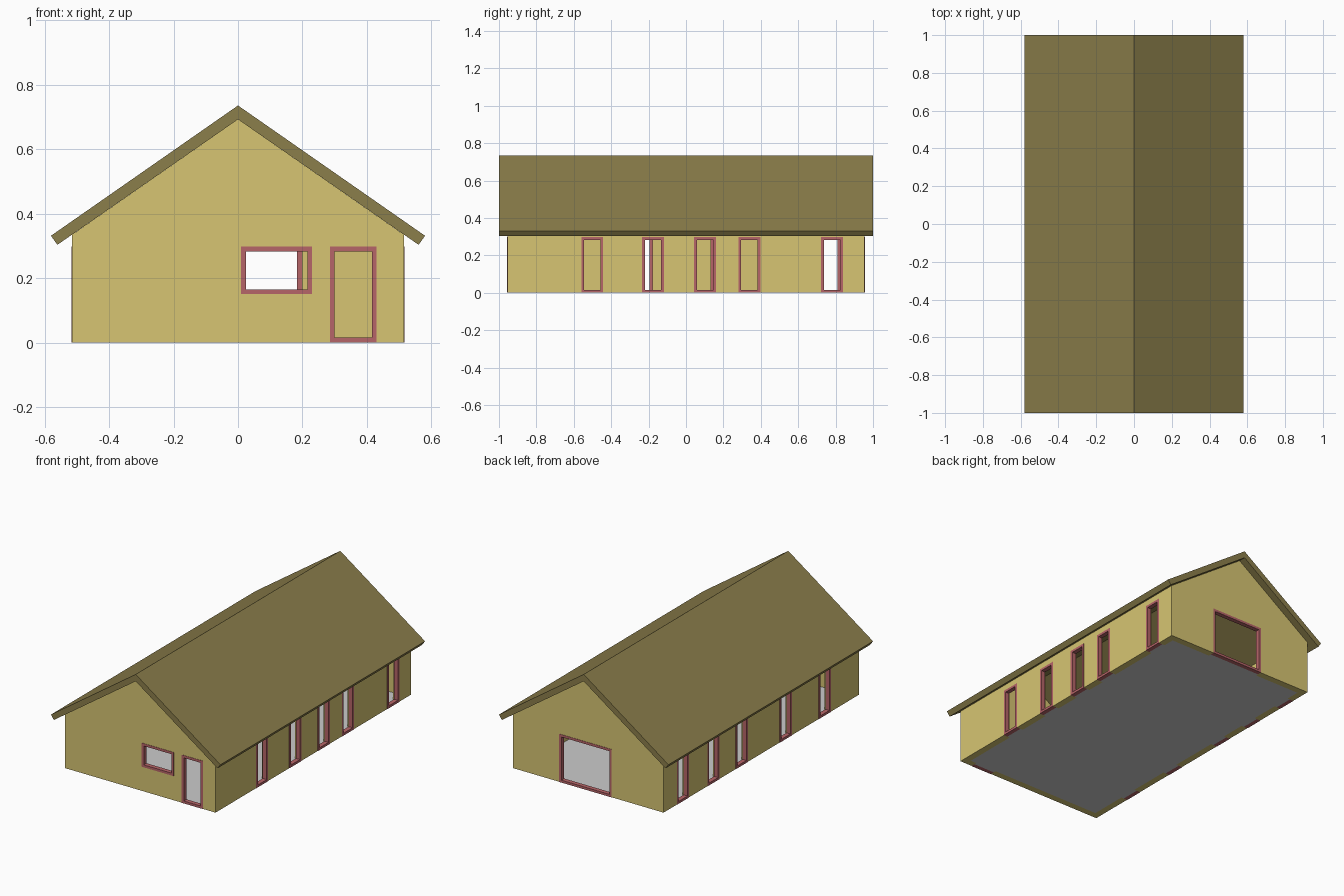
import bpy, bmesh

if "Cube" in bpy.data.objects:
    bpy.data.objects.remove(bpy.data.objects["Cube"])

HX, HY, T = 0.515, 0.955, 0.042      # wall half sizes and thickness
EAVE, APEX, HEAD = 0.334, 0.692, 0.297
FRAME_W, FRAME_IN, FRAME_OUT = 0.015, 0.025, 0.002


def material(name, rgb):
    m = bpy.data.materials.new(name)
    m.diffuse_color = (*rgb, 1)
    m.use_nodes = True
    m.node_tree.nodes["Principled BSDF"].inputs["Base Color"].default_value = m.diffuse_color
    return m


def make_object(name, bm, mat=None):
    bmesh.ops.recalc_face_normals(bm, faces=bm.faces)
    me = bpy.data.meshes.new(name)
    bm.to_mesh(me)
    bm.free()
    ob = bpy.data.objects.new(name, me)
    bpy.context.collection.objects.link(ob)
    if mat:
        me.materials.append(mat)
    return ob


def prism(bm, profile, y0, y1):
    """Extrude an x-z outline along y."""
    face = bm.faces.new([bm.verts.new((x, y0, z)) for x, z in profile])
    out = bmesh.ops.extrude_face_region(bm, geom=[face])["geom"]
    for v in out:
        if isinstance(v, bmesh.types.BMVert):
            v.co.y = y1


def box(bm, x0, x1, y0, y1, z0, z1):
    prism(bm, [(x0, z0), (x1, z0), (x1, z1), (x0, z1)], y0, y1)


def wall_box(bm, side, a, b, d0, d1, z0, z1):
    """Box in wall space: a..b along the wall, d0..d1 measured outward."""
    axis, sign = {"front": ("y", -1), "back": ("y", 1),
                  "left": ("x", -1), "right": ("x", 1)}[side]
    half = HY if axis == "y" else HX
    p, q = sorted((sign * (half + d0), sign * (half + d1)))
    if axis == "y":
        box(bm, a, b, p, q, z0, z1)
    else:
        box(bm, p, q, a, b, z0, z1)


def cut(target, cutter):
    mod = target.modifiers.new("cut", 'BOOLEAN')
    mod.operation, mod.solver, mod.object = 'DIFFERENCE', 'EXACT', cutter
    bpy.context.view_layer.objects.active = target
    bpy.ops.object.modifier_apply(modifier=mod.name)
    bpy.data.objects.remove(cutter)


wall_mat = material("wall_yellow", (0.68, 0.56, 0.17))
roof_mat = material("roof_olive", (0.26, 0.21, 0.07))
frame_mat = material("frame_red", (0.47, 0.13, 0.14))

# Openings: side, start, end, bottom, top
openings = [("front", 0.01, 0.23, 0.15, HEAD), ("front", 0.285, 0.43, 0, HEAD),
            ("back", -0.16, 0.198, 0, HEAD)]
openings += [("right", y, y + 0.117, 0, HEAD) for y in (-0.56, -0.235, 0.044, 0.28, 0.723)]
openings += [("left", y, y + 0.117, 0, HEAD) for y in (-0.677, -0.297, 0.133, 0.41, 0.708)]

# Gabled wall shell
bm = bmesh.new()
prism(bm, [(-HX, 0), (HX, 0), (HX, EAVE), (0, APEX), (-HX, EAVE)], -HY, HY)
walls = make_object("walls", bm, wall_mat)
bm = bmesh.new()
box(bm, T - HX, HX - T, T - HY, HY - T, -0.1, 1)
cut(walls, make_object("room_cutter", bm))
bm = bmesh.new()
for side, a, b, z0, z1 in openings:
    wall_box(bm, side, a, b, -T - 0.02, 0.02, z0 if z0 else -0.1, z1)
cut(walls, make_object("opening_cutter", bm))

# Door and window frames
for i, (side, a, b, z0, z1) in enumerate(openings):
    bm = bmesh.new()
    w = FRAME_W
    for p, q, r, s in ((a, a + w, z0, z1), (b - w, b, z0, z1),
                       (a + w, b - w, z0, z0 + w), (a + w, b - w, z1 - w, z1)):
        wall_box(bm, side, p, q, -FRAME_IN, FRAME_OUT, r, s)
    kind = "window" if z0 else "door"
    make_object(f"{side}_{kind}_frame_{i}", bm, frame_mat)

# Floor with thresholds reaching the door frames
bm = bmesh.new()
box(bm, T - HX, HX - T, T - HY, HY - T, 0, 0.004)
for side, a, b, z0, z1 in openings:
    if not z0:
        wall_box(bm, side, a, b, -T, -FRAME_IN, 0, 0.004)
make_object("floor", bm)

# Pitched roof
bm = bmesh.new()
prism(bm, [(-0.56, 0.303), (0, APEX), (0.56, 0.303),
           (0.58, 0.331), (0, 0.735), (-0.58, 0.331)], -1, 1)
make_object("roof", bm, roof_mat)
